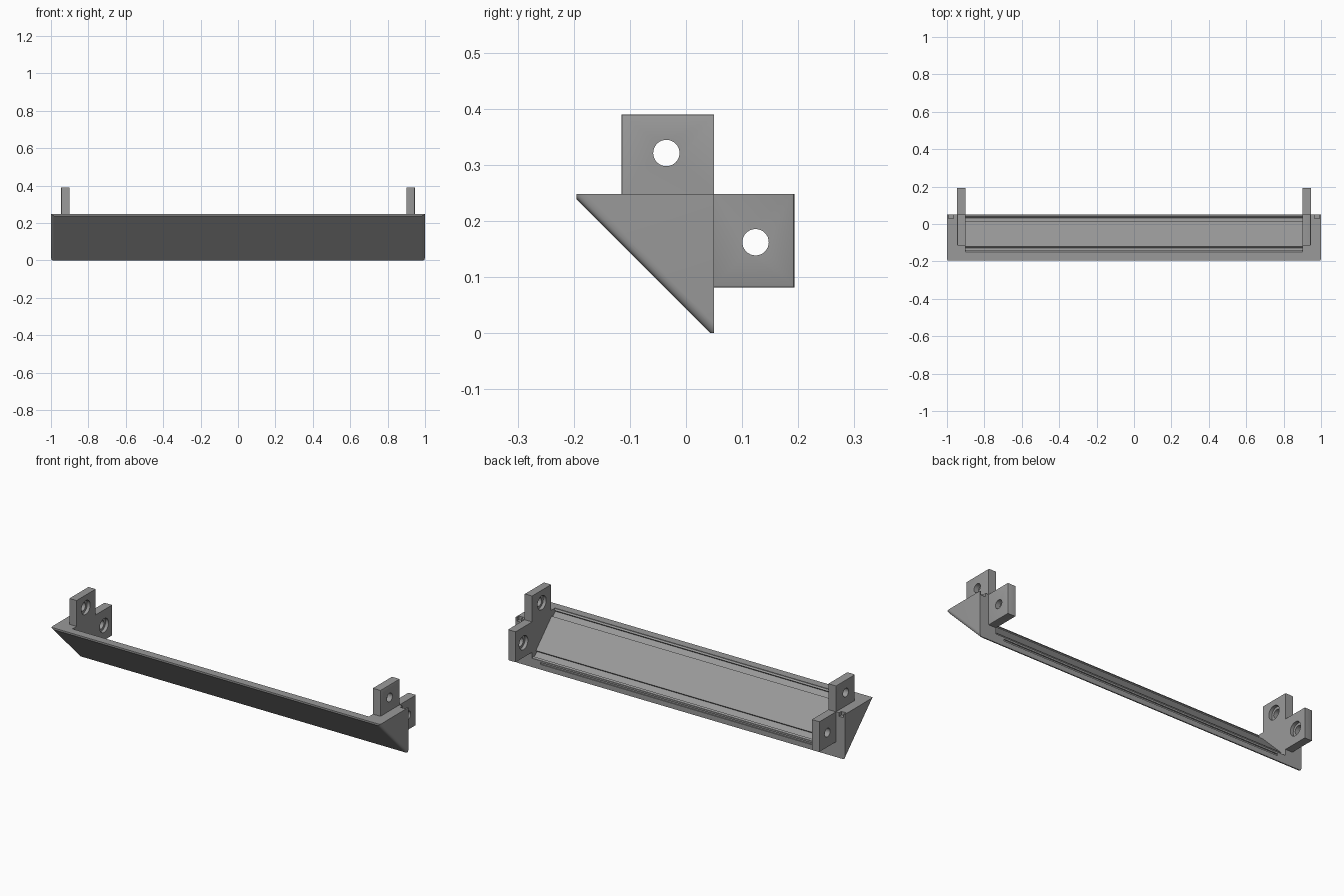
import bpy, bmesh, math
from mathutils import Matrix

if "Cube" in bpy.data.objects:
    bpy.data.objects.remove(bpy.data.objects["Cube"])

grey = bpy.data.materials.new("mid grey")
grey.diffuse_color = (0.32, 0.32, 0.32, 1)
grey.use_nodes = True
grey.node_tree.nodes["Principled BSDF"].inputs["Base Color"].default_value = grey.diffuse_color

BACK, TOP = 0.05, 0.248      # corner line where the back and top planes meet


def make_object(name, bm):
    bmesh.ops.remove_doubles(bm, verts=bm.verts, dist=1e-5)
    bmesh.ops.recalc_face_normals(bm, faces=bm.faces)
    mesh = bpy.data.meshes.new(name)
    bm.to_mesh(mesh)
    bm.free()
    mesh.materials.append(grey)
    obj = bpy.data.objects.new(name, mesh)
    bpy.context.collection.objects.link(obj)
    return obj


def loft(name, rings):
    """Skin closed rings of equal point count and cap both ends."""
    bm = bmesh.new()
    loops = [[bm.verts.new(p) for p in ring] for ring in rings]
    n = len(loops[0])
    for a, b in zip(loops, loops[1:]):
        for i in range(n):
            bm.faces.new((a[i], a[(i + 1) % n], b[(i + 1) % n], b[i]))
    bm.faces.new(loops[0])
    bm.faces.new(loops[-1])
    return make_object(name, bm)


def box(name, x, y, z):
    ring = [(y[0], z[0]), (y[1], z[0]), (y[1], z[1]), (y[0], z[1])]
    return loft(name, [[(px, a, b) for a, b in ring] for px in x])


def cylinder(name, radius, x0, x1, y, z):
    bm = bmesh.new()
    m = Matrix.Translation(((x0 + x1) / 2, y, z)) @ Matrix.Rotation(math.pi / 2, 4, 'Y')
    bmesh.ops.create_cone(bm, cap_ends=True, segments=32, radius1=radius,
                          radius2=radius, depth=abs(x1 - x0), matrix=m)
    return make_object(name, bm)


def activate(obj):
    bpy.ops.object.select_all(action='DESELECT')
    obj.select_set(True)
    bpy.context.view_layer.objects.active = obj


def cut(obj, cutter):
    mod = obj.modifiers.new("cut", 'BOOLEAN')
    mod.operation, mod.solver, mod.object = 'DIFFERENCE', 'EXACT', cutter
    activate(obj)
    bpy.ops.object.modifier_apply(modifier=mod.name)
    bpy.data.objects.remove(cutter)


def smooth(obj):
    activate(obj)
    bpy.ops.object.shade_smooth_by_angle(angle=math.radians(30))


def section(x, inset):
    """Triangular section whose sloped side is moved inward by inset."""
    c = 0.0435 + inset * math.sqrt(2)
    yl = max(-0.195, c - TOP + 0.001)
    zb = max(0, c - BACK + 0.001)
    return [(x, BACK, TOP), (x, yl, TOP), (x, yl, c - yl), (x, c - zb, zb), (x, BACK, zb)]


# Sloped body with rounded ends on its front face
R = 0.017
steps = [(1 - R - 0.002, 0)]
for i in range(7):
    a = math.radians(15 * i)
    steps.append((1 - R + R * math.sin(a), R * (1 - math.cos(a))))
body = loft("corner_body", [section(-x, d) for x, d in reversed(steps)]
            + [section(x, d) for x, d in steps])

# Open trough behind the panel, with a groove along each rim
half = [(0.2, -0.05), (0.2, 0.003), (0.193, 0.010), (0.2015, 0.0185),
        (0.1785, 0.0415), (0.170, 0.033)]
trough = [(-0.05, -0.05)] + half + [(v, u) for u, v in reversed(half)]
cut(body, loft("trough_cutter", [[(x, BACK - u, TOP - v) for u, v in trough]
                                 for x in (-0.9, 0.9)]))

# Slot along the lower rim and small notches at the end corners
cut(body, box("slot_cutter", (-0.85, 0.85), (0.044, 0.06), (0.028, 0.038)))
for s in (-1, 1):
    cut(body, box("notch_cutter", (s * 0.965, s * 0.993), (0.03, 0.07), (0.228, 0.268)))
smooth(body)

# Mounting tabs with counterbored screw holes, two at each end
for s, side in ((-1, "left"), (1, "right")):
    for label, y, z, hole in (
            ("upper", (-0.115, BACK), (TOP, 0.39), (-0.035, 0.321)),
            ("rear", (BACK, 0.193), (0.081, TOP), (0.124, 0.162))):
        tab = box(f"{side}_{label}_tab", (s * 0.9, s * 0.946), y, z)
        # Soften the free outer edges
        bm = bmesh.new()
        bm.from_mesh(tab.data)
        free = (lambda p: p.z > 0.38 or p.y < -0.11) if label == "upper" else \
               (lambda p: p.y > 0.19 or p.z < 0.085)
        edges = [e for e in bm.edges
                 if abs(e.verts[0].co.x - e.verts[1].co.x) < 1e-4
                 and e.verts[0].co.x * s > 0.94
                 and any(free((e.verts[0].co + e.verts[1].co) / 2) for _ in (0,))]
        bmesh.ops.bevel(bm, geom=edges, offset=0.004, segments=2, profile=0.5,
                        affect='EDGES')
        bm.to_mesh(tab.data)
        bm.free()
        cut(tab, cylinder("hole_cutter", 0.0235, s * 0.85, s * 1.0, *hole))
        cut(tab, cylinder("counterbore_cutter", 0.038, s * 0.85, s * 0.918, *hole))
        smooth(tab)
